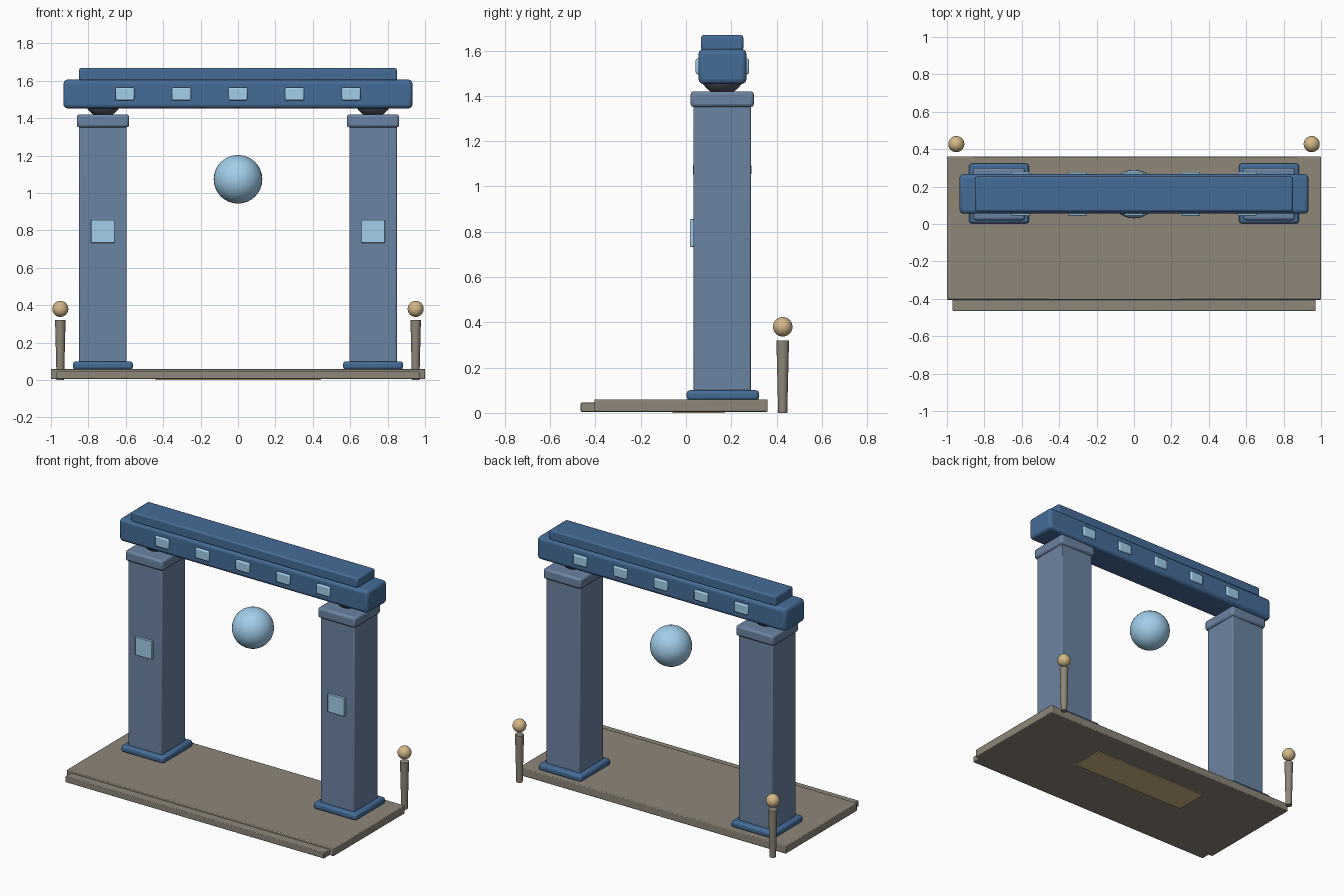
import bpy, math

if "Cube" in bpy.data.objects:
    bpy.data.objects.remove(bpy.data.objects["Cube"])

def material(name, rgb):
    m = bpy.data.materials.new(name)
    m.diffuse_color = (*rgb, 1)
    m.use_nodes = True
    m.node_tree.nodes["Principled BSDF"].inputs["Base Color"].default_value = m.diffuse_color
    return m

STONE = material("stone", (0.27, 0.24, 0.19))
PILLAR = material("pillar_blue", (0.15, 0.23, 0.36))
BEAM = material("beam_blue", (0.06, 0.15, 0.31))
GLOW = material("pale_blue", (0.36, 0.62, 0.82))
GOLD = material("gold", (0.66, 0.48, 0.25))
DARK = material("dark_grey", (0.08, 0.10, 0.13))
YC = 0.16  # depth centre of the gate

def finish(name, mat, angle=40):
    ob = bpy.context.object
    ob.name = name
    ob.data.materials.append(mat)
    bpy.ops.object.shade_smooth_by_angle(angle=math.radians(angle))
    return ob

def box(name, x, y, z, mat, bevel=0.0, segments=2):
    """Box from (min, max) ranges, with optional rounded edges."""
    bpy.ops.mesh.primitive_cube_add(size=1, location=[sum(r) / 2 for r in (x, y, z)])
    bpy.context.object.scale = [r[1] - r[0] for r in (x, y, z)]
    bpy.ops.object.transform_apply(location=False, rotation=False, scale=True)
    ob = finish(name, mat)
    if bevel:
        b = ob.modifiers.new("bevel", 'BEVEL')
        b.width, b.segments = bevel, segments
    return ob

def ball(name, loc, r, mat):
    bpy.ops.mesh.primitive_uv_sphere_add(segments=32, ring_count=16, radius=r, location=loc)
    return finish(name, mat, 60)

# Platform, front step and underside plate
box("platform", (-1, 1), (-0.405, 0.36), (0.005, 0.06), STONE, 0.005)
box("front_step", (-0.97, 0.97), (-0.465, -0.38), (0.005, 0.045), STONE, 0.004)
box("underside_plate", (-0.44, 0.44), (-0.06, 0.17), (0, 0.03), GOLD)

for side, s in (("left", -1), ("right", 1)):
    cx = 0.722 * s

    def around(half, c=cx):
        return (c - half, c + half)

    # Pillar with foot, cap and front panel
    box(f"{side}_pillar_foot", around(0.16), around(0.16, 0.163), (0.055, 0.10), BEAM, 0.014)
    box(f"{side}_pillar", around(0.127), around(0.126, YC), (0.08, 1.36), PILLAR, 0.006)
    box(f"{side}_pillar_cap", around(0.14), around(0.14, YC), (1.35, 1.42), PILLAR, 0.014)
    box(f"{side}_pillar_panel", around(0.063), (0.018, 0.05), (0.733, 0.856), GLOW, 0.003)
    # Round bearing between cap and beam
    ball(f"{side}_bearing", (cx, YC, 1.505), 0.1, DARK)
    # Rear post with ball finial
    bpy.ops.mesh.primitive_cone_add(vertices=24, radius1=0.02, radius2=0.028, depth=0.32,
                                    location=(0.95 * s, 0.427, 0.16))
    finish(f"{side}_post", STONE)
    ball(f"{side}_post_ball", (0.95 * s, 0.427, 0.38), 0.043, GOLD)

# Beam and top slab
box("beam", (-0.933, 0.933), (0.055, 0.267), (1.452, 1.606), BEAM, 0.022, 3)
box("top_slab", (-0.85, 0.85), (0.067, 0.253), (1.60, 1.668), BEAM, 0.01)

# Inlays on both faces of the beam
for i in range(5):
    x = -0.605 + 0.3025 * i
    for face, y in (("front", (0.043, 0.08)), ("back", (0.24, 0.278))):
        box(f"{face}_beam_inlay_{i + 1}", (x - 0.051, x + 0.051), y, (1.495, 1.565), GLOW, 0.008)

# Floating orb
ball("orb", (0, YC, 1.073), 0.13, GLOW)
